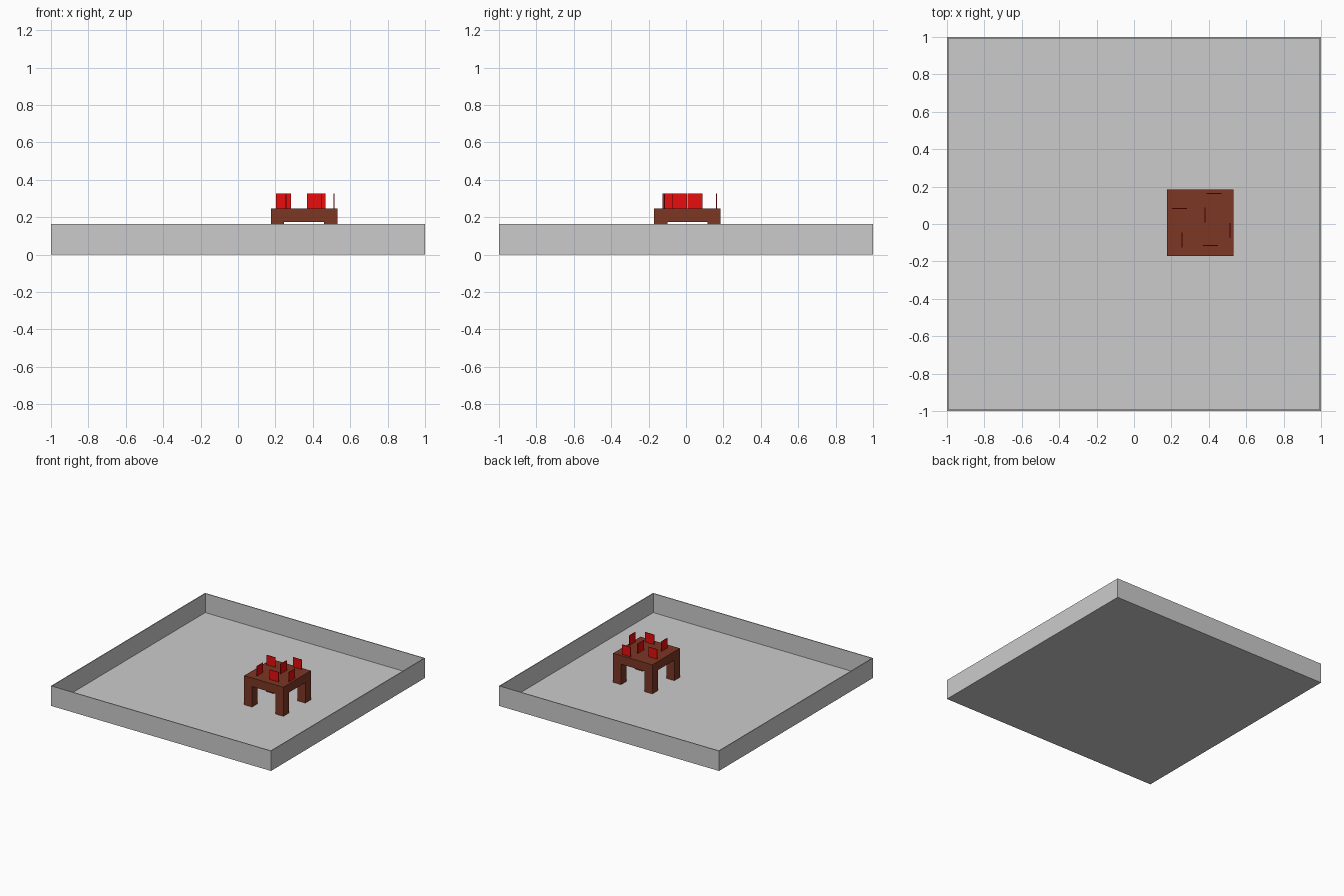
import bpy

if "Cube" in bpy.data.objects:
    bpy.data.objects.remove(bpy.data.objects["Cube"])


def material(name, rgb):
    m = bpy.data.materials.new(name)
    m.diffuse_color = (*rgb, 1)
    m.use_nodes = True
    m.node_tree.nodes["Principled BSDF"].inputs["Base Color"].default_value = m.diffuse_color
    return m


def box(name, x, y, z, mat=None):
    """Box spanning the (min, max) ranges x, y and z."""
    spans = (x, y, z)
    bpy.ops.mesh.primitive_cube_add(size=1, location=[(a + b) / 2 for a, b in spans])
    ob = bpy.context.object
    ob.name = name
    ob.scale = [b - a for a, b in spans]
    bpy.ops.object.transform_apply(location=False, rotation=False, scale=True)
    if mat:
        ob.data.materials.append(mat)
    return ob


brown = material("brown", (0.2, 0.038, 0.017))
red = material("red", (0.8, 0.004, 0.004))

# Shallow open tray: thin floor and four thin walls
T, H = 0.007, 0.164
box("tray_floor", (-1, 1), (-1, 1), (0, T))
for name, s in (("front", -1), ("back", 1)):
    box(f"{name}_wall", (-1, 1), sorted((s, s * (1 - T))), (T, H))
for name, s in (("left", -1), ("right", 1)):
    box(f"{name}_wall", sorted((s, s * (1 - T))), (-1 + T, 1 - T), (T, H))

# Table: square slab on four square legs
CX, CY, R, U, TOP = 0.354, 0.007, 0.178, 0.071, 0.246
box("table_top", (CX - R, CX + R), (CY - R, CY + R), (TOP - U, TOP), brown)
for sx in (-1, 1):
    for sy in (-1, 1):
        box("table_leg",
            sorted((CX + sx * R, CX + sx * (R - U))),
            sorted((CY + sy * R, CY + sy * (R - U))),
            (T, TOP - U), brown)

# Thin red cards standing on the table: centre x, centre y, direction of width
S, E = 0.04, 0.0025
cards = [(0.427, 0.163, "x"), (0.243, 0.083, "x"), (0.410, -0.115, "x"),
         (0.380, 0.047, "y"), (0.257, -0.085, "y"), (0.513, -0.034, "y")]
for x, y, d in cards:
    hx, hy = (S, E) if d == "x" else (E, S)
    box("red_card", (x - hx, x + hx), (y - hy, y + hy), (TOP + 0.001, 0.327), red)
